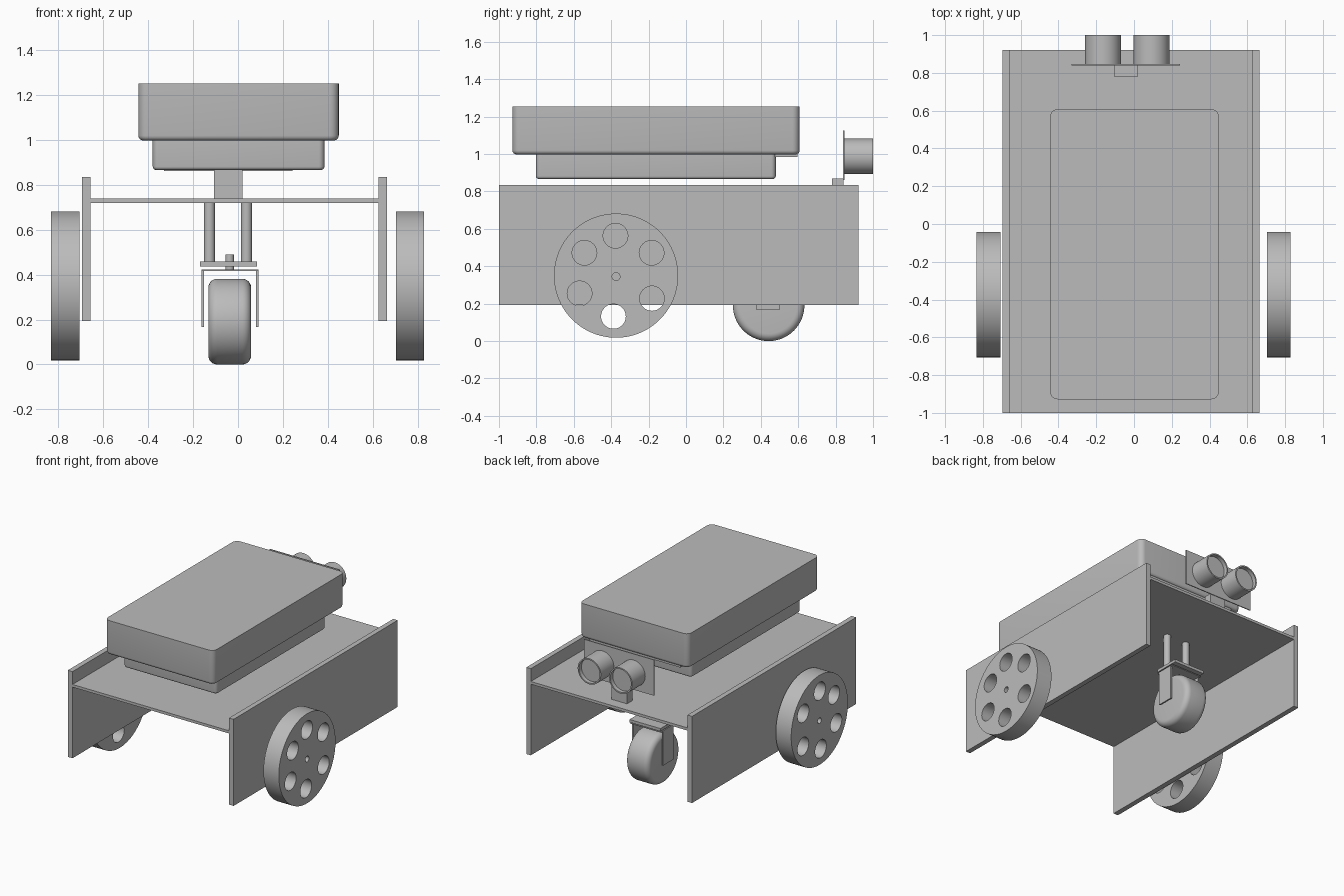
import bpy, bmesh, math
from mathutils import Matrix, Vector

if "Cube" in bpy.data.objects:
    bpy.data.objects.remove(bpy.data.objects["Cube"], do_unlink=True)

# One plain grey for everything
GREY = (0.5, 0.5, 0.5, 1)
mat = bpy.data.materials.new("plain grey")
mat.use_nodes = True
mat.diffuse_color = GREY
mat.node_tree.nodes["Principled BSDF"].inputs["Base Color"].default_value = GREY


def finish(name, bm, smooth=True):
    mesh = bpy.data.meshes.new(name)
    bm.normal_update()
    bm.to_mesh(mesh)
    bm.free()
    mesh.materials.append(mat)
    ob = bpy.data.objects.new(name, mesh)
    bpy.context.collection.objects.link(ob)
    if smooth:
        shade(ob)
    return ob


def activate(ob):
    bpy.ops.object.select_all(action='DESELECT')
    ob.select_set(True)
    bpy.context.view_layer.objects.active = ob


def shade(ob):
    activate(ob)
    bpy.ops.object.shade_smooth_by_angle(angle=math.radians(35))


def box_mesh(x, y, z):
    bm = bmesh.new()
    bmesh.ops.create_cube(bm, size=1)
    for v in bm.verts:
        v.co = Vector([(r[0] + r[1]) / 2 + c * (r[1] - r[0])
                       for c, r in zip(v.co, (x, y, z))])
    return bm


def box(name, x, y, z):
    return finish(name, box_mesh(x, y, z), False)


def tray(name, x, y, z, corner, lower):
    """Box with rounded upright corners and a rounded bottom rim."""
    bm = box_mesh(x, y, z)
    upright = [e for e in bm.edges
               if abs(e.verts[0].co.z - e.verts[1].co.z) > 0.01]
    bmesh.ops.bevel(bm, geom=upright, offset=corner, segments=6,
                    profile=0.5, affect='EDGES')
    rim = [e for e in bm.edges if all(v.co.z < z[0] + 1e-4 for v in e.verts)]
    bmesh.ops.bevel(bm, geom=rim, offset=lower, segments=4,
                    profile=0.5, affect='EDGES')
    return finish(name, bm)


def add_cylinder(bm, axis, centre, radius, length, sides=48):
    turn = {'X': Matrix.Rotation(math.pi / 2, 4, 'Y'),
            'Y': Matrix.Rotation(-math.pi / 2, 4, 'X'),
            'Z': Matrix.Identity(4)}[axis]
    bmesh.ops.create_cone(bm, cap_ends=True, segments=sides, radius1=radius,
                          radius2=radius, depth=length,
                          matrix=Matrix.Translation(centre) @ turn)


def cylinder(name, axis, centre, radius, length, sides=32):
    bm = bmesh.new()
    add_cylinder(bm, axis, centre, radius, length, sides)
    return finish(name, bm)


# Chassis
BODY_Y = (-1.0, 0.922)
box("right_side_panel", (-0.695, -0.657), BODY_Y, (0.193, 0.835))
box("left_side_panel", (0.627, 0.664), BODY_Y, (0.193, 0.835))
box("deck", (-0.657, 0.627), BODY_Y, (0.72, 0.74))

# Drive wheels with a ring of through holes and an axle hole
HOLES = [(-0.377, 0.563), (-0.543, 0.472), (-0.184, 0.472),
         (-0.569, 0.255), (-0.182, 0.228), (-0.388, 0.132)]
for side, x in (("right", -0.77), ("left", 0.766)):
    wheel = cylinder(side + "_drive_wheel", 'X', (x, -0.374, 0.35),
                     0.332, 0.126, 96)
    bm = bmesh.new()
    for y, z in HOLES:
        add_cylinder(bm, 'X', (x, y, z), 0.066, 0.3)
    add_cylinder(bm, 'X', (x, -0.374, 0.345), 0.021, 0.3, 24)
    cutter = finish("wheel_cutter", bm)
    cutter.hide_render = True
    mod = wheel.modifiers.new("holes", 'BOOLEAN')
    mod.operation = 'DIFFERENCE'
    mod.solver = 'EXACT'
    mod.object = cutter
    activate(wheel)
    bpy.ops.object.modifier_apply(modifier=mod.name)
    bpy.data.objects.remove(cutter, do_unlink=True)
    shade(wheel)

# Raised container: wide upper part, narrower lower part, rear lip
tray("container_upper", (-0.444, 0.449), (-0.928, 0.608), (0.998, 1.253),
     0.04, 0.022)
tray("container_lower", (-0.38, 0.385), (-0.802, 0.48), (0.867, 1.0),
     0.025, 0.015)
box("container_lip", (-0.37, 0.375), (0.47, 0.595), (0.985, 1.0))

# Distance sensor on the rear of the deck
box("sensor_mount", (-0.106, 0.021), (0.78, 0.842), (0.74, 0.868))
box("sensor_plate", (-0.33, 0.243), (0.84, 0.847), (0.862, 1.127))
for side, x in (("right", -0.164), ("left", 0.093)):
    bm = bmesh.new()
    add_cylinder(bm, 'Y', (x, 0.923, 0.987), 0.095, 0.154)
    bm.normal_update()
    rear = [f for f in bm.faces if f.normal.y > 0.9]
    bmesh.ops.inset_region(bm, faces=rear, thickness=0.01)
    # Sink a straight-walled recess into the open end
    sunk = bmesh.ops.extrude_face_region(bm, geom=rear)
    bmesh.ops.delete(bm, geom=rear, context='FACES')
    for v in sunk["geom"]:
        if isinstance(v, bmesh.types.BMVert):
            v.co.y -= 0.03
    finish(side + "_sensor_cup", bm)

# Swivel caster hung from the deck
for side, x in (("right", -0.127), ("left", 0.038)):
    cylinder(side + "_caster_post", 'Z', (x, 0.4, 0.589), 0.0245, 0.264, 24)
box("caster_mount_plate", (-0.169, 0.085), (0.35, 0.54), (0.437, 0.458))
cylinder("caster_pivot", 'Z', (-0.037, 0.442, 0.455), 0.019, 0.07, 24)
box("fork_crown", (-0.162, 0.091), (0.36, 0.52), (0.417, 0.424))
box("fork_right_arm", (-0.162, -0.152), (0.377, 0.5), (0.166, 0.42))
box("fork_left_arm", (0.081, 0.091), (0.377, 0.5), (0.166, 0.42))

bm = bmesh.new()
add_cylinder(bm, 'X', (-0.037, 0.442, 0.191), 0.191, 0.191, 64)
rims = [e for e in bm.edges
        if abs(e.verts[0].co.x - e.verts[1].co.x) < 0.01]
bmesh.ops.bevel(bm, geom=rims, offset=0.04, segments=6, profile=0.5,
                affect='EDGES')
finish("caster_wheel", bm)
